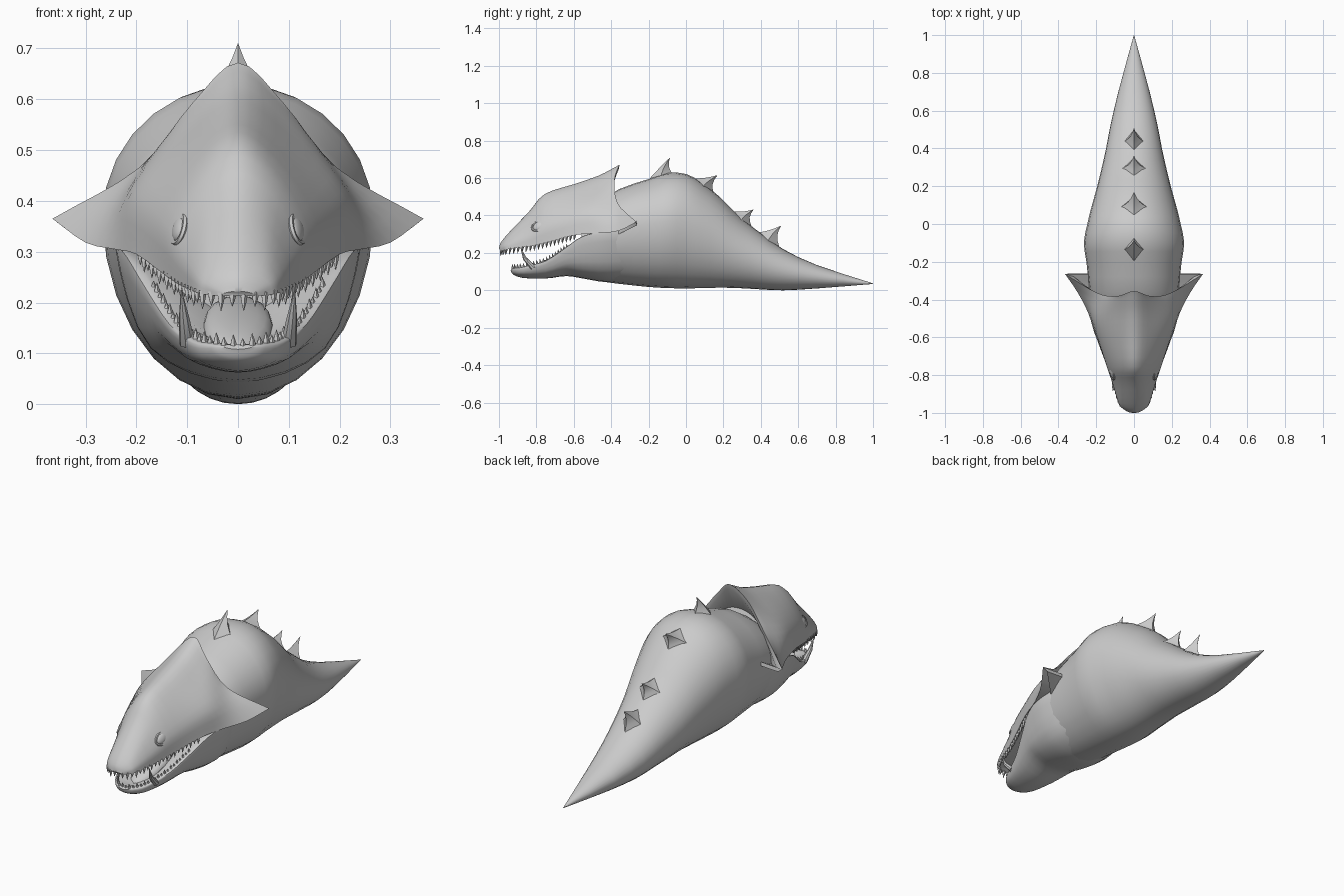
import bpy, bmesh, math
from mathutils import Vector, Matrix

if "Cube" in bpy.data.objects:
    bpy.data.objects.remove(bpy.data.objects["Cube"])

grey = bpy.data.materials.new("stone_grey")
grey.diffuse_color = (0.6, 0.6, 0.6, 1)
grey.use_nodes = True
grey.node_tree.nodes["Principled BSDF"].inputs["Base Color"].default_value = grey.diffuse_color


def spline(pts, n):
    """Smooth curve through points, n steps per span."""
    p = [Vector(q) for q in pts]
    p = [2 * p[0] - p[1]] + p + [2 * p[-1] - p[-2]]
    out = []
    for i in range(1, len(p) - 2):
        a, b, c, d = p[i - 1:i + 3]
        for k in range(n):
            t = k / n
            out.append(0.5 * (2 * b + (c - a) * t + (2 * a - 5 * b + 4 * c - d) * t ** 2
                              + (3 * b - a - 3 * c + d) * t ** 3))
    return out + [p[-2]]


def mirror(v):
    return Vector((-v[0], v[1], v[2]))


def loft(bm, rings):
    """Skin closed rings of equal length and cap both ends."""
    vs = [[bm.verts.new(p) for p in r] for r in rings]
    n = len(vs[0])
    for a, b in zip(vs, vs[1:]):
        for i in range(n):
            j = (i + 1) % n
            bm.faces.new((a[i], a[j], b[j], b[i]))
    bm.faces.new(vs[0])
    bm.faces.new(vs[-1])


def finish(bm, name, angle=40):
    bmesh.ops.remove_doubles(bm, verts=bm.verts, dist=0.0002)
    bmesh.ops.recalc_face_normals(bm, faces=bm.faces)
    me = bpy.data.meshes.new(name)
    bm.to_mesh(me)
    bm.free()
    me.materials.append(grey)
    ob = bpy.data.objects.new(name, me)
    bpy.context.collection.objects.link(ob)
    bpy.ops.object.select_all(action='DESELECT')
    ob.select_set(True)
    bpy.context.view_layer.objects.active = ob
    bpy.ops.object.shade_smooth_by_angle(angle=math.radians(angle))


def section(keys, centre, n=4):
    """Mirrored cross-section from a centre key outward, closed by one inner point."""
    half = keys[1:]
    return spline([mirror(p) for p in reversed(half)] + [keys[0]] + list(half), n) + [centre]


# Body and tail: y, half width, bottom, top; widest above the middle at the shoulders
body = [(-.56, .17, .08, .40), (-.46, .215, .05, .47), (-.36, .235, .035, .54),
        (-.2, .252, .018, .595), (-.1, .266, .012, .628), (0, .247, .01, .622),
        (.08, .228, .012, .578), (.18, .2, .014, .50), (.28, .175, .012, .40),
        (.4, .148, .005, .305), (.52, .125, 0, .22), (.7, .083, .01, .135), (1, .001, .034, .037)]
bm = bmesh.new()
rings = []
for y, w, lo, hi in spline([Vector(b) for b in body], 2):
    mid = lo + (hi - lo) * (.5 + .08 * min(1, max(0, (.3 - y) / .3)))
    ring = []
    for i in range(28):
        c, s = math.cos(math.tau * i / 28), math.sin(math.tau * i / 28)
        ring.append(Vector((w * c, y, mid + s * ((hi - mid) if s > 0 else (mid - lo)))))
    rings.append(ring)
loft(bm, rings)
finish(bm, "body")

# Head shield: ridge, upper side, cheek and lip lines from nose to horns
ridge = [(0, -1, .222), (0, -.992, .252), (0, -.95, .305), (0, -.84, .42), (0, -.755, .515),
         (0, -.6, .567), (0, -.47, .612), (0, -.385, .655), (0, -.355, .672)]
upper = [(.015, -.999, .221), (.03, -.988, .246), (.05, -.95, .285), (.062, -.84, .385),
         (.075, -.755, .46), (.095, -.6, .505), (.1, -.48, .54), (.092, -.4, .58), (.09, -.382, .592)]
cheek = [(.028, -.996, .218), (.055, -.98, .233), (.077, -.95, .25), (.11, -.84, .30),
         (.138, -.755, .35), (.182, -.6, .40), (.205, -.5, .425), (.2, -.41, .45), (.195, -.365, .465)]
lip = [(.035, -.992, .213), (.06, -.975, .215), (.082, -.95, .22), (.115, -.84, .235),
       (.145, -.75, .255), (.2, -.6, .295), (.243, -.47, .305), (.3, -.36, .318), (.365, -.265, .365)]
bm = bmesh.new()
rings = []
for i, keys in enumerate(zip(*(spline(c, 3) for c in (ridge, upper, cheek, lip)))):
    rings.append(section(keys, Vector((0, keys[3].y, keys[3].z + min(.015, .003 * i)))))
# Thick rear rim, then the shield folds in to the neck
for rim in (((0, -.36, .645), (.088, -.386, .562), (.19, -.37, .437), (.342, -.262, .347)),
            ((0, -.43, .52), (.085, -.435, .49), (.165, -.42, .40), (.235, -.36, .30))):
    rings.append(section([Vector(p) for p in rim], Vector((0, rim[3][1], rim[3][2] + .015))))
loft(bm, rings)
finish(bm, "head_shield", 50)

# Lower jaw: keel, side, outer lip, inner lip, floor, running back into the body
keel = [(0, -.938, .108), (0, -.925, .085), (0, -.87, .066), (0, -.75, .063), (0, -.64, .076),
        (0, -.55, .063), (0, -.42, .043), (0, -.25, .05)]
side = [(.02, -.936, .110), (.04, -.922, .093), (.073, -.87, .085), (.1, -.75, .09), (.14, -.64, .12),
        (.16, -.55, .115), (.172, -.42, .11), (.15, -.25, .12)]
outer = [(.03, -.933, .114), (.055, -.918, .115), (.09, -.87, .12), (.135, -.75, .15), (.183, -.64, .22),
         (.218, -.55, .275), (.24, -.42, .30), (.21, -.25, .30)]
inner = [(.026, -.928, .117), (.042, -.91, .121), (.072, -.865, .127), (.115, -.75, .16),
         (.163, -.64, .232), (.195, -.55, .287), (.2, -.42, .31), (.18, -.25, .31)]
floor = [(0, -.928, .117), (0, -.905, .116), (0, -.865, .105), (0, -.75, .105), (0, -.64, .13),
         (0, -.55, .16), (0, -.42, .2), (0, -.25, .2)]
bm = bmesh.new()
loft(bm, [section(k[:4], k[4]) for k in zip(*(spline(c, 3) for c in (keel, side, outer, inner, floor)))])
finish(bm, "lower_jaw", 50)


def spaced(path, n):
    """n evenly spaced points along a path."""
    lens = [0]
    for a, b in zip(path, path[1:]):
        lens.append(lens[-1] + (b - a).length)
    out = []
    for k in range(n):
        d = lens[-1] * k / (n - 1)
        i = next(i for i in range(len(path) - 1) if lens[i + 1] >= d - 1e-6)
        out.append(path[i].lerp(path[i + 1], (d - lens[i]) / (lens[i + 1] - lens[i])))
    return out


def spike(bm, base, tip, r, sides=5, bend=Vector()):
    q = (tip - base).to_track_quat('Z', 'Y')
    ring = [q @ Vector((math.cos(math.tau * i / sides), math.sin(math.tau * i / sides), 0))
            for i in range(sides)]
    mid = base.lerp(tip, .5) + bend
    loft(bm, [[base + p * r for p in ring], [mid + p * r * .65 for p in ring],
              [tip + p * .0004 for p in ring]])


# Rows of small teeth along both lips
for name, line, front, n, drop in (
        ("upper_teeth", lip[:6], (0, -.992, .213), 42, -.03),
        ("lower_teeth", [(Vector(a) + Vector(b)) / 2 for a, b in zip(outer, inner)][:5],
         (0, -.93, .112), 40, .024)):
    half = spline([Vector(front)] + [Vector(p) for p in line], 4)
    path = [mirror(p) for p in reversed(half[1:])] + half
    bm = bmesh.new()
    for i, p in enumerate(spaced(path, n)):
        base = Vector((p.x * .96, p.y + .006, p.z - drop * .2))
        size = 1 if i % 2 else .75
        spike(bm, base, base + Vector((0, -.005, drop * 1.2 * size)), .0085)
    finish(bm, name, 30)

# Pair of large curved fangs in the lower jaw
bm = bmesh.new()
for s in (-1, 1):
    spike(bm, Vector((s * .1, -.815, .12)), Vector((s * .112, -.885, .228)), .016, 8, Vector((0, -.012, -.004)))
finish(bm, "fangs")

# Tongue
bm = bmesh.new()
bmesh.ops.create_uvsphere(bm, u_segments=16, v_segments=10, radius=1)
bm.transform(Matrix.Translation((0, -.69, .155)) @ Matrix.Rotation(.32, 4, 'X')
             @ Matrix.Diagonal((.068, .17, .028, 1)))
finish(bm, "tongue")

# Eyes, each sunk behind a lid ring
for s, label in ((-1, "left"), (1, "right")):
    turn = (Matrix.Translation((s * .116, -.785, .345)) @ Matrix.Rotation(-s * .3, 4, 'Z')
            @ Matrix.Rotation(-s * .35, 4, 'Y') @ Matrix.Rotation(.45, 4, 'X'))
    bm = bmesh.new()
    bmesh.ops.create_uvsphere(bm, u_segments=14, v_segments=8, radius=1)
    bm.transform(turn @ Matrix.Diagonal((.011, .036, .024, 1)))
    finish(bm, label + "_eye")
    bm = bmesh.new()
    n, m = 20, 6
    grid = [[bm.verts.new(turn @ Vector((.006 * math.sin(math.tau * j / m),
             (.04 + .006 * math.cos(math.tau * j / m)) * math.cos(math.tau * i / n),
             (.027 + .006 * math.cos(math.tau * j / m)) * math.sin(math.tau * i / n))))
             for j in range(m)] for i in range(n)]
    for i in range(n):
        for j in range(m):
            a, b = grid[i], grid[(i + 1) % n]
            bm.faces.new((a[j], a[(j + 1) % m], b[(j + 1) % m], b[j]))
    finish(bm, label + "_eyelid")

# Back fins with flared bases: front y, z, rear y, z, tip y, z, half width
fins = [(-.2, .597, -.065, .625, -.085, .71, .066), (.03, .605, .15, .525, .168, .615, .08),
        (.25, .428, .35, .352, .362, .432, .06), (.385, .315, .5, .24, .508, .345, .052)]
for i, (fy, fz, ry, rz, ty, tz, w) in enumerate(fins):
    f, r, tip = Vector((0, fy, fz - .005)), Vector((0, ry, rz - .01)), Vector((0, ty, tz))
    wing = f.lerp(r, .45) + Vector((w, 0, -.012))
    base = [f, wing, r, mirror(wing)]
    core = f.lerp(r, .7)
    rings = []
    for t, shrink in ((0, 1), (.25, .66), (.5, .38), (.75, .17), (1, .004)):
        centre = core.lerp(tip, t) - Vector((0, .012 * math.sin(math.pi * t), 0))
        rings.append([centre + (p - core) * shrink for p in base])
    bm = bmesh.new()
    loft(bm, rings)
    finish(bm, "back_fin_%d" % (i + 1), 40)
